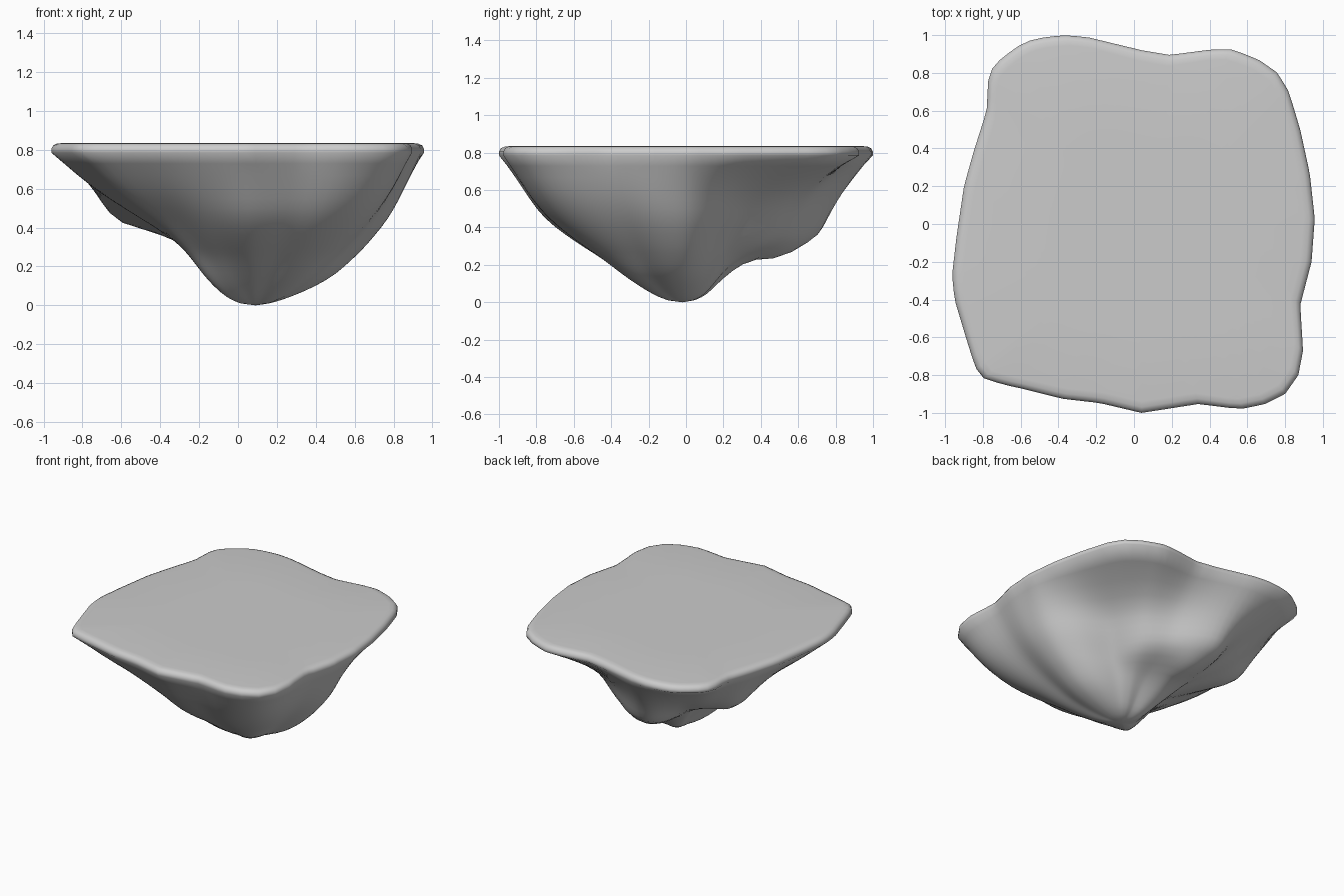
import bpy, bmesh, math

if "Cube" in bpy.data.objects:
    bpy.data.objects.remove(bpy.data.objects["Cube"])

CX, CY, TOP, SEG = 0.09, -0.02, 0.835, 120

# Rim outline seen from above
outline = [(-.38, 1), (-.25, .99), (.04, .92), (.19, .895), (.42, .925), (.52, .925),
           (.66, .87), (.76, .8), (.82, .7), (.88, .5), (.93, .27), (.957, .03),
           (.94, -.2), (.88, -.43), (.895, -.67), (.87, -.8), (.8, -.9), (.69, -.955),
           (.56, -.98), (.34, -.953), (.04, -1), (-.18, -.948), (-.38, -.925),
           (-.6, -.87), (-.7, -.848), (-.8, -.815), (-.84, -.76), (-.89, -.6),
           (-.95, -.4), (-.963, -.27), (-.94, -.07), (-.9, .2), (-.85, .38),
           (-.78, .6), (-.77, .8), (-.7, .88), (-.6, .95), (-.53, .98)]

# Underside: fraction of the rim radius at each height, by direction
heights = [0.785, 0.6, 0.45, 0.32, 0.24, 0.13, 0.04, 0.01]
profiles = [(0, [1, .88, .79, .67, .58, .43, .20, .08]),      # right ridge
            (46, [1, .60, .47, .37, .30, .22, .13, .06]),     # back right hollow
            (105, [1, .86, .78, .70, .38, .22, .13, .06]),    # back lump
            (130, [1, .77, .60, .44, .33, .21, .12, .06]),    # back left
            (154, [1, .87, .76, .40, .31, .20, .12, .06]),    # back left lump
            (185, [1, .80, .58, .37, .30, .20, .12, .06]),    # left side
            (222, [1, .80, .59, .44, .36, .27, .16, .08]),    # front left
            (268, [1, .87, .76, .58, .45, .29, .15, .07]),    # front ridge
            (315, [1, .88, .74, .58, .47, .33, .17, .08])]    # front right
# Local swellings: x, y, radius, drop
lumps = [(-.05, .50, .11, .035), (-.62, .33, .14, .03)]


def catmull(a, b, c, d, t):
    return 0.5 * (2 * b + (c - a) * t + (2 * a - 5 * b + 4 * c - d) * t * t
                  + (3 * b - a - 3 * c + d) * t ** 3)


def rim_radius(ang):
    """Distance from the axis to the outline along a direction."""
    dx, dy = math.cos(ang), math.sin(ang)
    best = 0
    for (x1, y1), (x2, y2) in zip(outline, outline[1:] + outline[:1]):
        ex, ey, px, py = x2 - x1, y2 - y1, x1 - CX, y1 - CY
        det = dx * ey - dy * ex
        if abs(det) > 1e-9:
            r, s = (px * ey - py * ex) / det, (px * dy - py * dx) / det
            if r > 0 and -1e-6 <= s <= 1 + 1e-6:
                best = max(best, r)
    return best


def profile_at(deg):
    """Blend the neighbouring direction profiles."""
    n = len(profiles)
    deg = deg % 360
    i = max(k for k in range(n) if profiles[k][0] <= deg)
    a0, a1 = profiles[i][0], profiles[(i + 1) % n][0] + (360 if i == n - 1 else 0)
    t = (deg - a0) / (a1 - a0)
    q = [profiles[(i + k) % n][1] for k in (-1, 0, 1, 2)]
    return [catmull(*v, t) for v in zip(*q)]


def column(k):
    """Points from the flat top, over the rim and down the underside."""
    ang = 2 * math.pi * k / SEG
    r, f = rim_radius(ang), profile_at(math.degrees(ang))
    pts = [(r * .5, TOP), (r - .06, TOP), (r - .03, TOP - .003),
           (r - .01, TOP - .012), (r, TOP - .03)]
    for i in range(len(f)):
        steps = 3 if i < len(f) - 1 else 1
        idx = [min(max(j, 0), len(f) - 1) for j in (i - 1, i, i + 1, i + 2)]
        for s in range(steps):
            t = s / steps
            z = catmull(*[heights[j] for j in idx], t)
            pts.append((r * catmull(*[f[j] for j in idx], t), z))
    return [(CX + p * math.cos(ang), CY + p * math.sin(ang), z) for p, z in pts]


# Island rock: loft the columns and cap both ends
bm = bmesh.new()
cols = [[bm.verts.new(p) for p in column(k)] for k in range(SEG)]
top = bm.verts.new((CX, CY, TOP))
tip = bm.verts.new((CX, CY, 0))
for a, b in zip(cols, cols[1:] + cols[:1]):
    bm.faces.new((top, a[0], b[0]))
    bm.faces.new((tip, b[-1], a[-1]))
    for i in range(len(a) - 1):
        bm.faces.new((a[i], a[i + 1], b[i + 1], b[i]))
# Soften the underside, then push the lumps down
for _ in range(4):
    bmesh.ops.smooth_vert(bm, verts=[v for c in cols for v in c[6:-1]], factor=0.5,
                          use_axis_x=True, use_axis_y=True, use_axis_z=True)
for v in [v for c in cols for v in c[6:]]:
    for x, y, rad, drop in lumps:
        d2 = (v.co.x - x) ** 2 + (v.co.y - y) ** 2
        v.co.z -= drop * math.exp(-d2 / rad ** 2)
bmesh.ops.recalc_face_normals(bm, faces=bm.faces)
for face in bm.faces:
    face.smooth = True
mesh = bpy.data.meshes.new("island_rock")
bm.to_mesh(mesh)
bm.free()
bpy.context.collection.objects.link(bpy.data.objects.new("island_rock", mesh))
